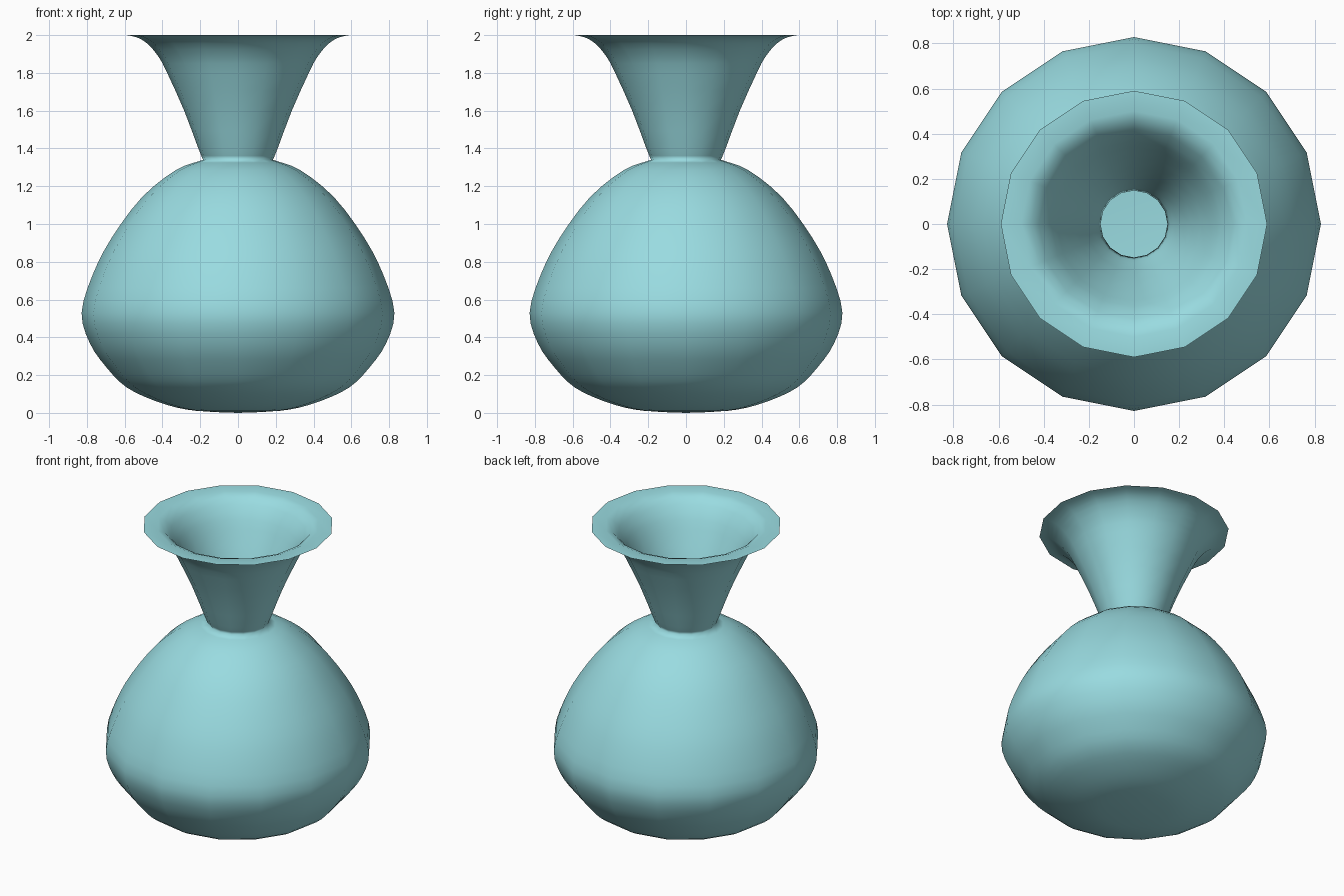
import bpy, bmesh, math
from mathutils import Vector

if "Cube" in bpy.data.objects:
    bpy.data.objects.remove(bpy.data.objects["Cube"])

SIDES = 16
WALL = 0.037


def smooth_path(pts, steps):
    """Catmull-Rom curve through the given (radius, height) points."""
    p = [Vector(q) for q in pts]
    p = [2 * p[0] - p[1]] + p + [2 * p[-1] - p[-2]]
    out = []
    for i in range(1, len(p) - 2):
        a, b, c, d = p[i - 1:i + 3]
        for k in range(steps):
            t = k / steps
            out.append(0.5 * (2 * b + (c - a) * t + (2 * a - 5 * b + 4 * c - d) * t ** 2
                              + (3 * b - a - 3 * c + d) * t ** 3))
    return out + [p[-2]]


def inset_path(path, d):
    """Move an upward profile towards the axis along its normals."""
    out = []
    for i, p in enumerate(path):
        t = (path[min(i + 1, len(path) - 1)] - path[max(i - 1, 0)]).normalized()
        out.append(p + Vector((-t.y, t.x)) * d)
    return out


# Outer profile: rounded belly, pinched neck, flared mouth
belly = smooth_path([(0.12, 0.004), (0.275, 0.018), (0.43, 0.06), (0.59, 0.135), (0.70, 0.245),
                     (0.785, 0.37), (0.828, 0.53), (0.77, 0.73), (0.67, 0.925), (0.51, 1.14),
                     (0.33, 1.285), (0.185, 1.34)], 3)
flare = smooth_path([(0.185, 1.34), (0.21, 1.40), (0.285, 1.60), (0.375, 1.80), (0.42, 1.885),
                     (0.48, 1.955), (0.535, 1.988), (0.59, 2.0)], 2)

# Inner profile follows the outer one; the rim is cut flat at the top
inner_belly = [p for p in inset_path(belly, WALL) if p.x > 0.16]
inner_flare = [p for p in inset_path(flare, WALL) if p.y < 1.985 and p.x > 0.155]
inner = inner_belly + [Vector((0.148, 1.335))] + inner_flare + [Vector((0.5, 2.0))]
profile = ([Vector((0, 0))] + belly + flare[1:] + inner[::-1] + [Vector((0, 0.04))])

# Revolve the profile into a 16-sided vase
bm = bmesh.new()
verts = [bm.verts.new((p.x, 0, p.y)) for p in profile]
edges = [bm.edges.new(pair) for pair in zip(verts, verts[1:])]
bmesh.ops.spin(bm, geom=verts + edges, cent=(0, 0, 0), axis=(0, 0, 1),
               angle=math.tau, steps=SIDES, use_merge=True)
bmesh.ops.remove_doubles(bm, verts=bm.verts, dist=0.0005)
bmesh.ops.recalc_face_normals(bm, faces=bm.faces)
mesh = bpy.data.meshes.new("vase")
bm.to_mesh(mesh)
bm.free()

vase = bpy.data.objects.new("vase", mesh)
bpy.context.collection.objects.link(vase)
glaze = bpy.data.materials.new("pale turquoise glaze")
glaze.diffuse_color = (0.32, 0.71, 0.75, 1)
glaze.use_nodes = True
glaze.node_tree.nodes["Principled BSDF"].inputs["Base Color"].default_value = glaze.diffuse_color
mesh.materials.append(glaze)

# Smooth everywhere except the sharp outer lip
bpy.context.view_layer.objects.active = vase
vase.select_set(True)
bpy.ops.object.shade_smooth_by_angle(angle=math.radians(120))
